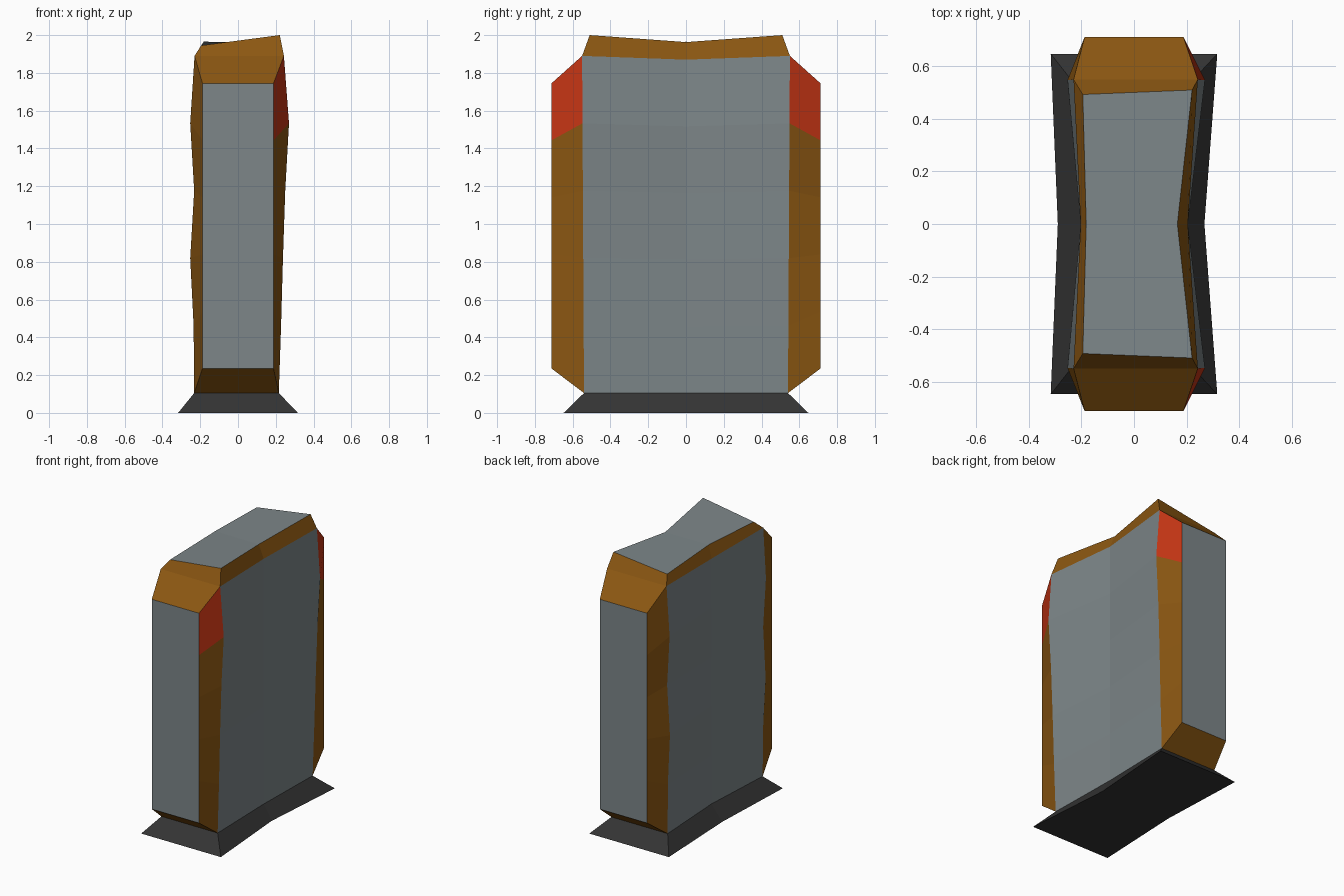
import bpy, bmesh

if "Cube" in bpy.data.objects:
    bpy.data.objects.remove(bpy.data.objects["Cube"])


def material(name, rgb):
    m = bpy.data.materials.new(name)
    m.diffuse_color = (*rgb, 1)
    m.use_nodes = True
    m.node_tree.nodes["Principled BSDF"].inputs["Base Color"].default_value = m.diffuse_color
    return m


GREY, TRIM, RED = 0, 1, 2
body_mats = [material("panel grey", (0.205, 0.24, 0.25)),
             material("trim orange", (0.26, 0.095, 0.006)),
             material("marker red", (0.56, 0.036, 0.007))]
base_mat = material("base black", (0.034, 0.034, 0.034))


def build(name, quads, mats):
    """Make one flat-shaded object from (points, material index) quads."""
    bm = bmesh.new()
    for pts, mi in quads:
        bm.faces.new([bm.verts.new(p) for p in pts]).material_index = mi
    bmesh.ops.remove_doubles(bm, verts=bm.verts, dist=0.0005)
    bmesh.ops.recalc_face_normals(bm, faces=bm.faces)
    me = bpy.data.meshes.new(name)
    bm.to_mesh(me)
    bm.free()
    for m in mats:
        me.materials.append(m)
    ob = bpy.data.objects.new(name, me)
    bpy.context.collection.objects.link(ob)


# Wavy corner profiles (x at six levels) for the left and right sides
PROFILE = {-1: (-0.232, -0.235, -0.253, -0.232, -0.253, -0.23),
           1: (0.216, 0.228, 0.238, 0.25, 0.27, 0.243)}
MID_X = {-1: -0.203, 1: 0.205}       # pinched middle of the broad sides
TOP = {-1: (-0.195, 0.493, 1.945), 1: (0.221, 0.51, 2.0)}
TOP_MID = {-1: (-0.182, 0, 1.965), 1: (0.165, 0, 1.963)}


def corner(s, h, j):
    return (PROFILE[s][j], h * (0.54 + 0.002 * j), 0.105 + 0.357 * j)


def mid(s, j):
    return (MID_X[s], 0, 0.105 + 0.353 * j)


def end(s, h, j):
    return (s * 0.188, h * 0.712, 0.235 + 0.302 * j)


def top(s, h):
    x, y, z = TOP[s]
    return (x, h * y, z)


body = []
for h in (-1, 1):
    for s in (-1, 1):
        for j in range(5):
            k = j + 1
            # broad side panel, then corner bevel
            body.append(([mid(s, j), corner(s, h, j), corner(s, h, k), mid(s, k)], GREY))
            body.append(([corner(s, h, j), end(s, h, j), end(s, h, k), corner(s, h, k)],
                         RED if s == 1 and j == 4 else TRIM))
        # bevel along the top of the broad side
        body.append(([mid(s, 5), corner(s, h, 5), top(s, h), TOP_MID[s]], TRIM))
    # narrow end panel with bevels above and below
    for j in range(5):
        body.append(([end(-1, h, j), end(1, h, j), end(1, h, j + 1), end(-1, h, j + 1)], GREY))
    body.append(([corner(-1, h, 0), corner(1, h, 0), end(1, h, 0), end(-1, h, 0)], TRIM))
    body.append(([end(-1, h, 5), end(1, h, 5), corner(1, h, 5), corner(-1, h, 5)], TRIM))
    body.append(([corner(-1, h, 5), corner(1, h, 5), top(1, h), top(-1, h)], TRIM))
    # dished top panel and hidden underside
    body.append(([top(-1, h), top(1, h), TOP_MID[1], TOP_MID[-1]], GREY))
    body.append(([corner(-1, h, 0), corner(1, h, 0), mid(1, 0), mid(-1, 0)], TRIM))
build("body", body, body_mats)

# Flared base skirt
FOOT_MID = {-1: (-0.29, 0, 0), 1: (0.268, 0, 0)}
base = []
for h in (-1, 1):
    foot = {s: (s * 0.317, h * 0.648, 0) for s in (-1, 1)}
    for s in (-1, 1):
        base.append(([FOOT_MID[s], foot[s], corner(s, h, 0), mid(s, 0)], 0))
    base.append(([foot[-1], foot[1], corner(1, h, 0), corner(-1, h, 0)], 0))
    base.append(([foot[-1], foot[1], FOOT_MID[1], FOOT_MID[-1]], 0))
build("base", base, [base_mat])
